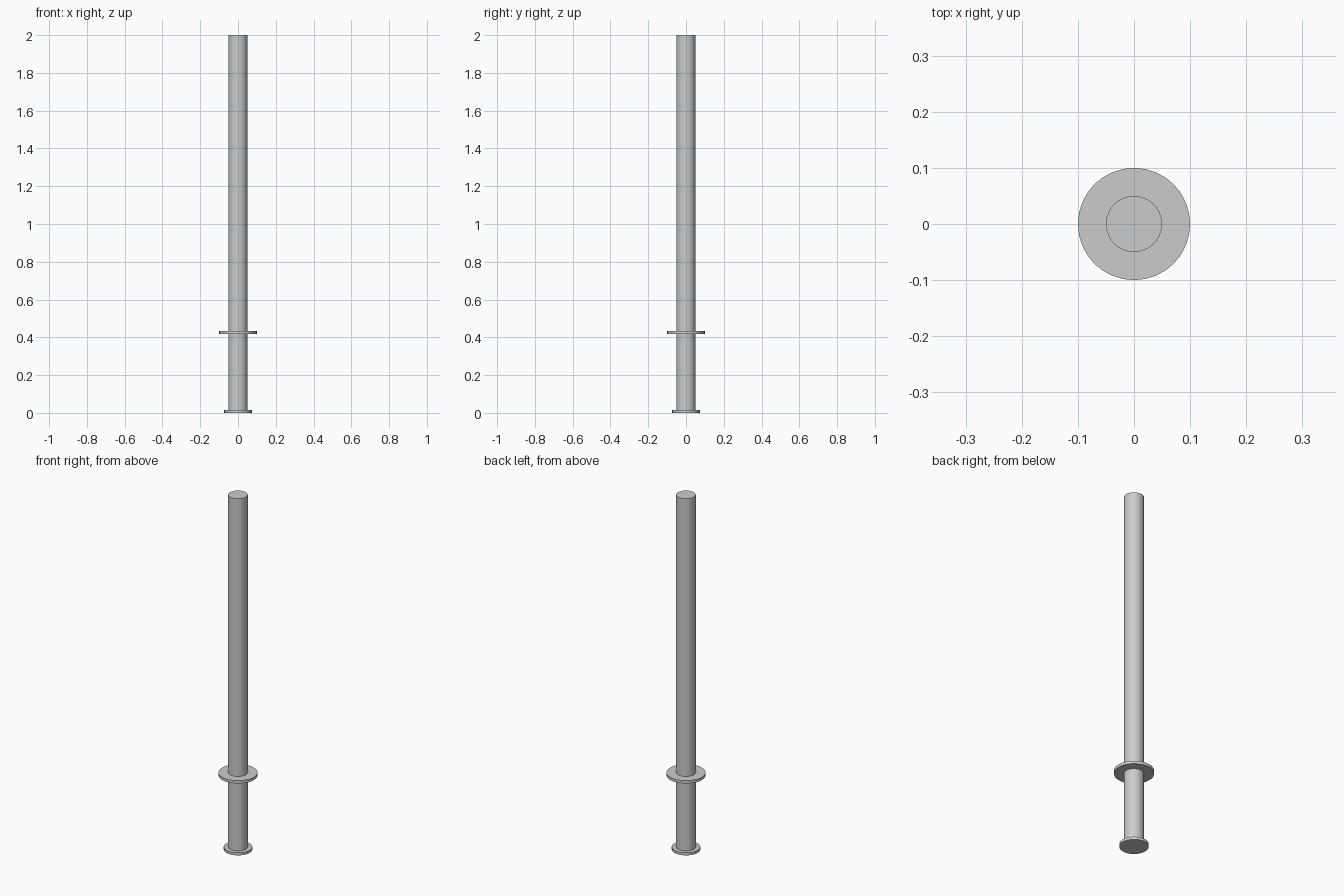
import bpy
import math

if "Cube" in bpy.data.objects:
    bpy.data.objects.remove(bpy.data.objects["Cube"])


def disc(name, radius, z0, z1):
    """Upright 32-sided cylinder spanning z0 to z1."""
    bpy.ops.mesh.primitive_cylinder_add(
        vertices=32, radius=radius, depth=z1 - z0, location=(0, 0, (z0 + z1) / 2))
    obj = bpy.context.object
    obj.name = name
    bpy.ops.object.shade_smooth_by_angle(angle=math.radians(30))
    return obj


# End cap at the bottom of the grip
disc("pommel", 0.073, 0.0, 0.015)
# Grip between the end cap and the guard
disc("grip", 0.05, 0.015, 0.418)
# Wide round hand guard
disc("guard", 0.1, 0.418, 0.434)
# Long round blade
disc("blade", 0.05, 0.434, 2.0)
